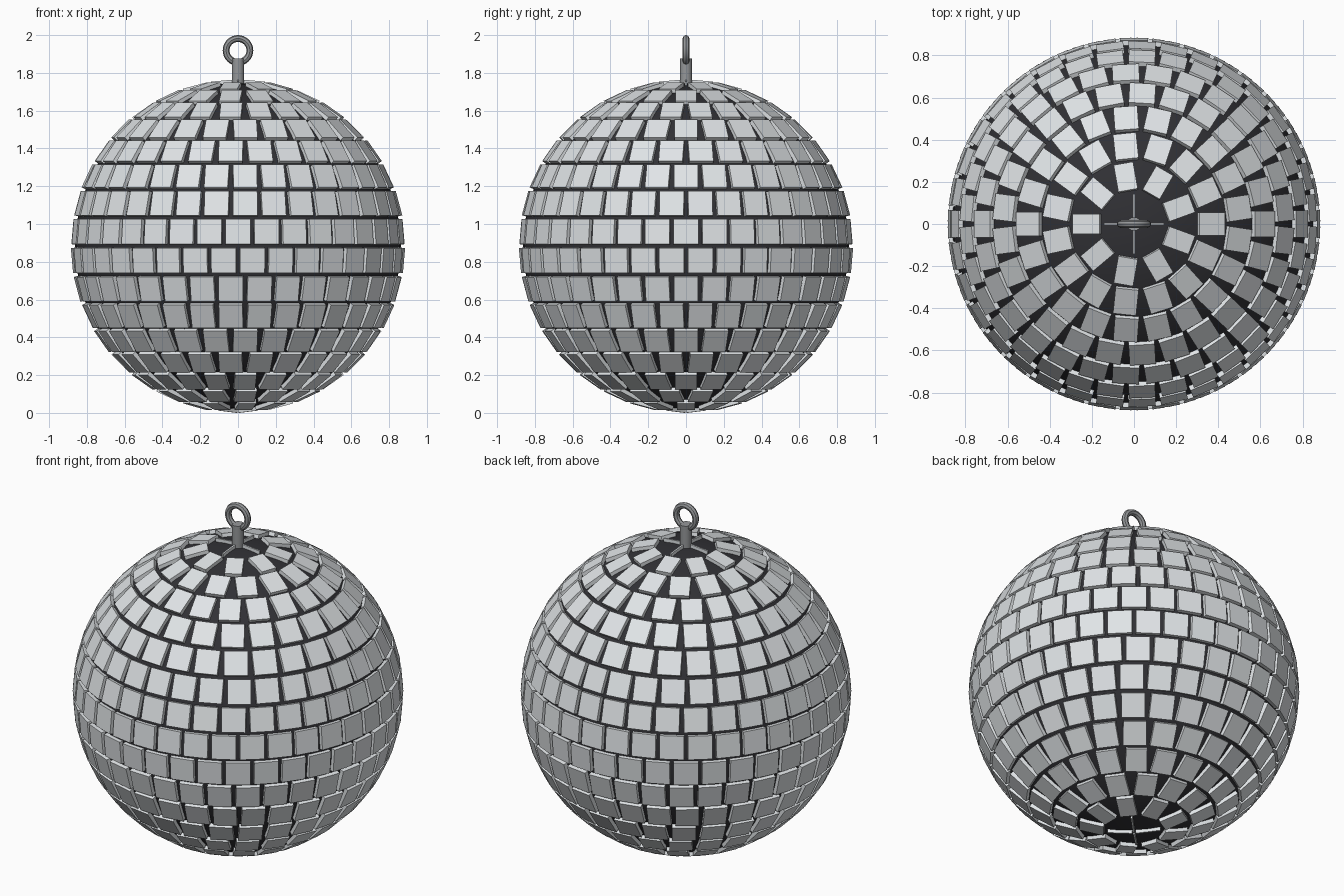
import bpy, bmesh
from math import pi, sin, cos, radians
from mathutils import Matrix, Vector

if "Cube" in bpy.data.objects:
    bpy.data.objects.remove(bpy.data.objects["Cube"])

R = 0.88          # outer radius of the mirror tiles
CZ = 0.883        # height of the ball centre
ROWS = 18
STEP = pi / ROWS
GAP = 0.02
THICK = 0.03


def material(name, rgb):
    m = bpy.data.materials.new(name)
    m.diffuse_color = (*rgb, 1)
    m.use_nodes = True
    m.node_tree.nodes["Principled BSDF"].inputs["Base Color"].default_value = m.diffuse_color
    return m


def finish(name, mat):
    ob = bpy.context.object
    ob.name = name
    ob.data.materials.append(mat)
    bpy.ops.object.shade_smooth_by_angle(angle=radians(30))
    return ob


dark = material("dark_core", (0.03, 0.03, 0.035))
mirror = material("mirror", (0.75, 0.78, 0.8))
metal = material("metal", (0.3, 0.31, 0.32))

# dark inner ball
bpy.ops.mesh.primitive_uv_sphere_add(segments=64, ring_count=32, radius=0.862,
                                     location=(0, 0, CZ))
finish("core_ball", dark)

# flat mirror tiles in staggered rings; width fits the edge nearest the pole
bm = bmesh.new()
tile_h = R * STEP - GAP
for row in range(ROWS):
    colat = (row + 0.5) * STEP
    count = max(4, round(2 * ROWS * sin(colat)))
    near_pole = min(colat, pi - colat) - tile_h / 2 / R
    width = max(0.01, 2 * pi * R * sin(near_pole) / count - GAP)
    for i in range(count):
        az = (i + 0.5 * (row % 2)) * 2 * pi / count
        m = (Matrix.Translation((0, 0, CZ)) @ Matrix.Rotation(az, 4, 'Z')
             @ Matrix.Rotation(colat, 4, 'Y')
             @ Matrix.Translation((0, 0, R - THICK / 2))
             @ Matrix.Diagonal((tile_h, width, THICK, 1)))
        bmesh.ops.create_cube(bm, size=1, matrix=m)
mesh = bpy.data.meshes.new("mirror_tiles")
bm.to_mesh(mesh)
bm.free()
mesh.materials.append(mirror)
bpy.context.collection.objects.link(bpy.data.objects.new("mirror_tiles", mesh))

# hanging stem
bpy.ops.mesh.primitive_cylinder_add(vertices=16, radius=0.033, depth=0.135,
                                    location=(0, 0, 1.808))
finish("hanger_stem", metal)

# hanging ring
bpy.ops.mesh.primitive_torus_add(major_radius=0.063, minor_radius=0.018,
                                 major_segments=32, minor_segments=8,
                                 location=(0, 0, 1.919), rotation=(pi / 2, 0, 0))
finish("hanger_ring", metal)
